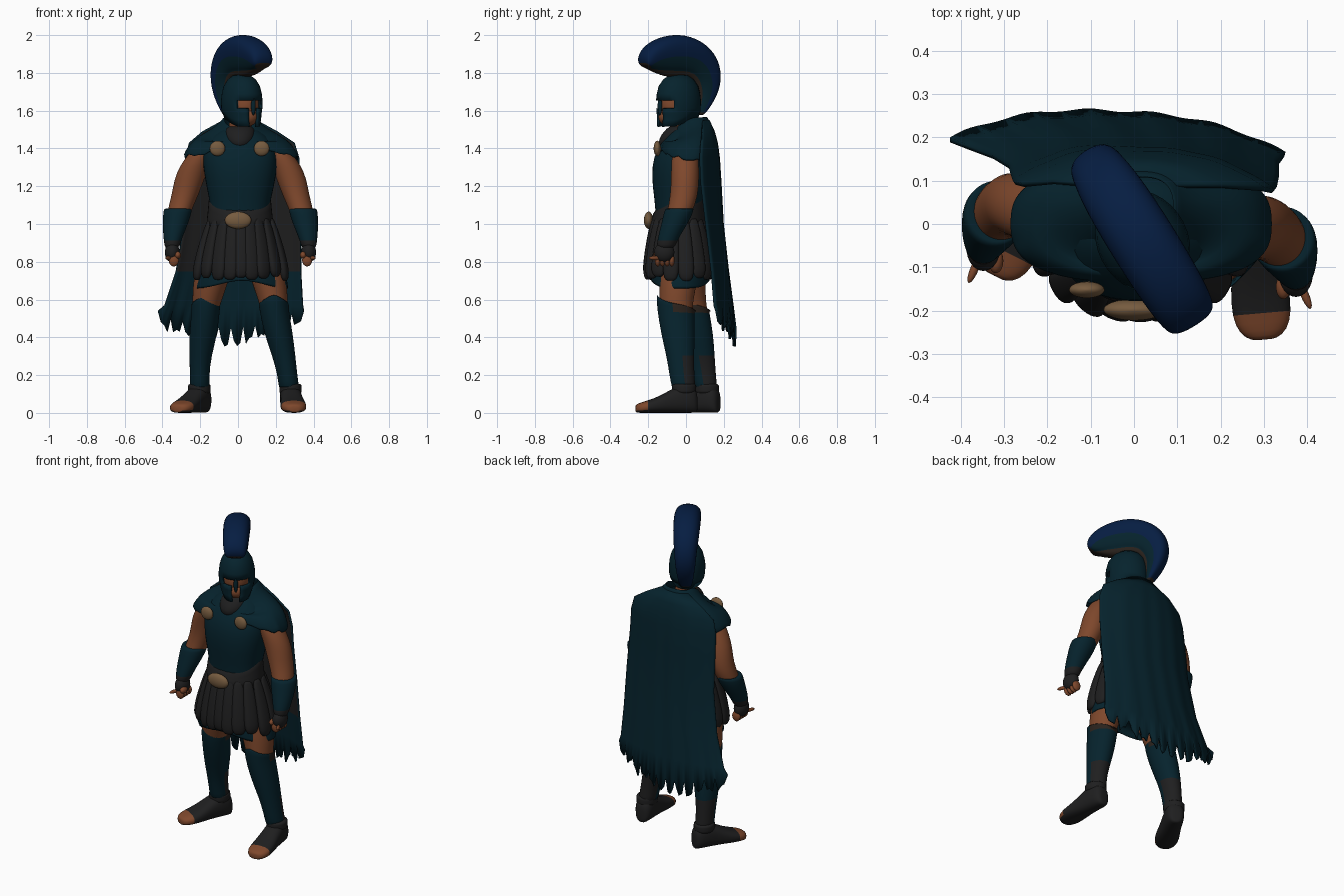
import bpy, bmesh, random
from math import sin, cos, pi, atan2, radians, hypot
from mathutils import Vector, Matrix

if "Cube" in bpy.data.objects:
    bpy.data.objects.remove(bpy.data.objects["Cube"])
random.seed(4)


def material(name, rgb):
    m = bpy.data.materials.new(name)
    m.use_nodes = True
    m.diffuse_color = (*rgb, 1)
    bsdf = m.node_tree.nodes["Principled BSDF"]
    bsdf.inputs["Base Color"].default_value = (*rgb, 1)
    bsdf.inputs["Roughness"].default_value = 0.9
    return m


TEAL = material("dark teal", (0.0018, 0.0165, 0.026))
BLUE = material("deep blue", (0.0018, 0.0125, 0.054))
SKIN = material("tan skin", (0.21, 0.064, 0.025))
GREY = material("charcoal leather", (0.0135, 0.0135, 0.014))
GOLD = material("dull gold", (0.18, 0.105, 0.05))
BROWN = material("brown leather", (0.023, 0.016, 0.012))


def grid(name, rows, mats, closed=True, caps=True, rule=None, cut=None, solid=0, sub=1, mtx=None):
    """Skin rows of points; rule picks a material, cut drops faces."""
    bm = bmesh.new()
    vs = [[bm.verts.new(p) for p in row] for row in rows]
    n = len(rows[0])
    for r in range(len(rows) - 1):
        for c in range(n if closed else n - 1):
            d = (c + 1) % n
            quad = (vs[r][c], vs[r][d], vs[r + 1][d], vs[r + 1][c])
            mid = sum((v.co for v in quad), Vector()) / 4
            if cut and cut(mid):
                continue
            bm.faces.new(quad).material_index = rule(mid, c) if rule else 0
    if caps:
        for row in (vs[0], vs[-1]):
            f = bm.faces.new(row)
            mid = f.calc_center_median()
            f.material_index = rule(mid, 0) if rule else 0
            bmesh.ops.poke(bm, faces=[f])
    if closed:
        bmesh.ops.recalc_face_normals(bm, faces=bm.faces)
    if mtx:
        bm.transform(mtx)
    for f in bm.faces:
        f.smooth = True
    me = bpy.data.meshes.new(name)
    bm.to_mesh(me)
    bm.free()
    for m in mats:
        me.materials.append(m)
    ob = bpy.data.objects.new(name, me)
    bpy.context.collection.objects.link(ob)
    if solid:
        mod = ob.modifiers.new("thickness", "SOLIDIFY")
        mod.thickness = solid
        mod.material_offset = 0 if closed else 1
    if sub:
        mod = ob.modifiers.new("smooth", "SUBSURF")
        mod.levels = mod.render_levels = sub
    return ob


def loft(name, rings, mats, seg=20, p=2.0, warp=None, **kw):
    """Rings are (x, y, z, rx, ry); p above 2 squares the section."""
    def point(x, y, z, rx, ry, a):
        ca, sa = cos(a), sin(a)
        v = Vector((x + rx * abs(ca) ** (2 / p) * (1 if ca > 0 else -1),
                    y + ry * abs(sa) ** (2 / p) * (1 if sa > 0 else -1), z))
        return warp(v) if warp else v
    rows = [[point(*ring, 2 * pi * (i + 0.5) / seg) for i in range(seg)] for ring in rings]
    return grid(name, rows, mats, **kw)


def ball(name, loc, scale, mat, rot=None):
    rings = [(0, 0, -cos(t), sin(t), sin(t)) for t in [pi * (k + 0.3) / 8.6 for k in range(9)]]
    m = Matrix.Translation(loc) @ (rot or Matrix()) @ Matrix.Diagonal((*scale, 1))
    return loft(name, rings, [mat], seg=16, mtx=m)


# Torso and brooches
loft("cuirass", [(.01, -.04, .95, .165, .125), (.01, -.04, 1.08, .152, .12), (.012, -.033, 1.2, .182, .147),
                 (.012, -.025, 1.31, .2, .158), (.01, -.012, 1.4, .2, .145), (.01, .01, 1.47, .15, .11),
                 (.01, .01, 1.52, .07, .07)], [TEAL], p=2.3)
for s in (-1, 1):
    ball("shoulder_brooch", (.008 + s * .117, -.152, 1.4), (.043, .02, .041), GOLD)


# Mantle over the shoulders with a ragged hem and a collar low in front
def drape(v):
    if v.z > 1.47:
        v.z -= max(0, .03 - v.y) * .6
    elif v.z < 1.38:
        v.z += .03 * max(0, -v.y) / .14 + random.uniform(-.022, .016)
    return v


loft("mantle", [(.01, .03, 1.57, .085, .085), (.01, .03, 1.525, .115, .1), (.01, .025, 1.485, .185, .115),
                (.012, .015, 1.45, .245, .13), (.015, .005, 1.405, .285, .138), (.017, 0, 1.35, .308, .138)],
     [TEAL], seg=48, p=2.7, warp=drape, caps=False, solid=.012)
loft("neck", [(.01, -.01, 1.44, .07, .07), (.012, -.02, 1.52, .06, .065), (.02, -.03, 1.62, .06, .065)], [SKIN])
loft("scarf", [(.01, -.055, 1.4, .06, .09), (.01, -.05, 1.45, .085, .098), (.01, -.035, 1.49, .083, .083),
               (.012, -.02, 1.52, .07, .07)], [GREY])

# Sash, buckle and skirt
loft("waist_sash", [(.01, -.04, .95, .185, .15), (.01, -.04, 1.03, .178, .15), (.01, -.04, 1.1, .168, .14),
                    (.01, -.036, 1.16, .172, .14)], [GREY],
     warp=lambda v: v - Vector((0, 0, .08 * max(0, -v.y - .05) / .13 if v.z > 1.08 else 0)))
ball("belt_buckle", (0, -.198, 1.02), (.074, .026, .046), GOLD)
loft("underskirt", [(.012, -.04, 1.0, .16, .125), (.02, -.035, .85, .21, .145), (.022, -.03, .72, .238, .155),
                    (.022, -.03, .665, .248, .158), (.022, -.03, .65, .246, .156), (.022, -.03, .7, .215, .135)], [TEAL],
     warp=lambda v: v + Vector((0, 0, .05 * max(0, 1 - abs(v.x - .022) / .2) if v.z < .73 else 0)))
STRIPS = 18
for i in range(STRIPS):
    a = 2 * pi * (i + .5) / STRIPS
    out = lambda rx, ry: 1 / hypot(cos(a) / rx, sin(a) / ry)
    drop = random.uniform(-.015, .012)
    loft("skirt_strip", [(out(.165, .13), 0, 1.03, .014, .028), (out(.198, .148), 0, .92, .022, .038),
                         (out(.226, .16), 0, .81, .026, .044), (out(.24, .165), 0, .745 + drop, .025, .045),
                         (out(.24, .165), 0, .712 + drop, .014, .027)], [GREY], seg=12, p=2.4,
         mtx=Matrix.Translation((.015, -.04, 0)) @ Matrix.Rotation(a, 4, 'Z'))

# Cape: rows of height, left and right x, then y at left, middle and right
cape_rows = [(1.55, -.08, .1, .09, .125, .09), (1.49, -.19, .21, .1, .152, .09), (1.43, -.26, .3, .095, .168, .085),
             (1.35, -.28, .325, .1, .178, .08), (1.22, -.285, .33, .115, .185, .085), (1.0, -.29, .335, .135, .197, .11),
             (.75, -.33, .335, .16, .225, .14), (.57, -.39, .345, .185, .248, .155), (.46, -.425, .35, .2, .262, .165)]
COLS = 49
cape = []
for r, (z, xl, xr, yl, ym, yr) in enumerate(cape_rows):
    row = []
    for c in range(COLS):
        t = c / (COLS - 1)
        bulge = (ym - (yl + yr) / 2) * (1 - abs(2 * t - 1) ** 2.5)
        y = yl + (yr - yl) * t + bulge + .003 * sin(t * 34) * (r / 8)
        h = z
        if r == len(cape_rows) - 1:
            h = .49 - .09 * sin(pi * min(1, t * 1.05)) + (.05 if c % 4 == 0 else -random.uniform(0, .05))
        row.append(Vector((xl + (xr - xl) * t, y, h)))
    cape.append(row)
grid("cape", cape, [TEAL, GREY, TEAL, TEAL], closed=False, caps=False, solid=.012, sub=0,
     rule=lambda m, c: 0 if m.z > .87 else 2)


# Arms with bracers and gloved hands
def arm(side, dx, dy):
    def at(x, y, z):
        return (side * (x - dx), y + dy * min(1, (1.5 - z) * 3), z)
    def rings(data):
        return [(*at(x, y, z), rx, ry) for x, y, z, rx, ry in data]
    loft("arm", rings([(.19, .0, 1.42, .05, .055), (.222, -.005, 1.37, .068, .07), (.255, -.005, 1.31, .078, .074),
                       (.283, -.005, 1.24, .081, .075), (.307, -.01, 1.15, .071, .074), (.337, -.03, 1.07, .064, .068),
                       (.36, -.07, .97, .05, .053), (.374, -.1, .88, .036, .042)]), [SKIN])
    loft("bracer", rings([(.34, -.03, 1.075, .06, .064), (.343, -.033, 1.09, .076, .078), (.35, -.045, 1.04, .075, .077),
                          (.364, -.075, .97, .061, .064), (.373, -.1, .91, .046, .053), (.376, -.108, .87, .038, .048)]),
         [TEAL, GREY], rule=lambda m, c: int(m.z < .92))
    ball("glove", at(.374, -.115, .85), (.041, .056, .055), GREY)
    for k in range(4):
        ball("finger", at(.366, -.15 + k * .025, .808), (.028, .016, .033), SKIN)
    ball("thumb", at(.345, -.145, .835), (.018, .03, .02), SKIN)
    ball("pointing_finger", at(.395, -.165, .82), (.01, .035, .011), SKIN, Matrix.Rotation(side * .4, 4, 'Z'))


arm(1, 0, 0)
arm(-1, .026, .06)


# Legs, greaves and open-toed boots
def leg(rings, foot, yaw):
    loft("leg", rings, [SKIN, GREY], rule=lambda m, c: int(m.z < .3))
    big = [(x, y, z, rx * 1.1, ry * 1.1) for x, y, z, rx, ry in rings[3:8]]
    x, y, z, rx, ry = big[0]
    big.insert(0, (x, y, z + .03, rx * 1.05, ry * 1.05))
    def behind(m):
        return m.y > y + (big[-1][1] - y) * (z - m.z) / (z - big[-1][2])
    def kneecap(v):
        if v.z > z + .01:
            v.z += .05 * (y - v.y) / ry * max(0, 1 - abs(v.x - x) / rx * .6)
        return v
    def leather(m, c):
        if behind(m) and m.z > z - .03:
            return 2
        return int(m.z < .16 or (m.z < .33 and behind(m)))
    loft("greave", big, [TEAL, GREY, BROWN], caps=False, solid=.01, warp=kneecap, rule=leather)
    m = Matrix.Translation(foot) @ Matrix.Rotation(radians(yaw), 4, 'Z') @ Matrix.Rotation(pi / 2, 4, 'X')
    loft("boot", [(0, .05, -.07, .03, .05), (0, .07, -.055, .05, .07), (0, .08, 0, .058, .08),
                  (0, .062, .07, .058, .062), (0, .042, .14, .068, .042), (0, .032, .2, .07, .032),
                  (0, .026, .24, .056, .026), (0, .022, .258, .03, .02)], [GREY, SKIN], p=2.5, mtx=m,
         rule=lambda q, c: int(q.z > .18 and q.y > .012))
    loft("ankle_wrap", [(foot[0], foot[1], h, .06, .065) for h in (.1, .12, .14, .155)], [GREY])


leg([(.12, -.03, .86, .1, .11), (.16, -.04, .72, .098, .105), (.185, -.05, .6, .08, .09), (.19, -.055, .55, .071, .09),
     (.214, -.043, .42, .07, .082), (.243, -.03, .3, .056, .067), (.262, -.022, .2, .048, .06),
     (.27, -.012, .13, .05, .058), (.275, -.01, .04, .05, .055)], (.278, -.01, 0), 5)
leg([(-.1, 0, .86, .1, .11), (-.14, 0, .72, .098, .105), (-.163, .015, .6, .08, .09), (-.17, .025, .55, .068, .088),
     (-.183, .055, .42, .069, .082), (-.2, .08, .3, .054, .066), (-.203, .095, .2, .046, .058),
     (-.202, .105, .13, .05, .056), (-.2, .11, .04, .05, .055)], (-.205, .11, 0), -27)

# Head, helmet with eye and mouth openings, and crest, all turned to the left
spin = Matrix.Rotation(radians(32), 4, 'Z')
turn = Matrix.Translation((.02, -.04, 0)) @ spin
ball("head", turn @ Vector((0, 0, 1.63)), (.088, .109, .115), SKIN, spin)
ball("jaw", turn @ Vector((0, -.055, 1.567)), (.062, .062, .05), SKIN, spin)
ball("nose_guard", turn @ Vector((0, -.116, 1.625)), (.013, .012, .05), TEAL, spin)


def opening(m):
    phi = abs(atan2(m.x, -m.y))
    return (1.61 < m.z < 1.655 and phi < .75) or (m.z < 1.61 and phi < .2)


def cheek(v):
    if v.z < 1.56:
        v.z += .035 * min(1, max(0, v.y + .07) / .1)
    return v


loft("helmet", [(0, 0, 1.795, .01, .012), (0, 0, 1.785, .045, .055), (0, 0, 1.765, .07, .085), (0, 0, 1.73, .09, .11),
                (0, 0, 1.69, .1, .12), (0, 0, 1.655, .104, .124), (0, 0, 1.612, .103, .123), (0, 0, 1.585, .098, .121),
                (0, 0, 1.55, .094, .12), (0, -.008, 1.515, .08, .116)],
     [TEAL], seg=32, warp=cheek, cut=opening, caps=False, solid=.014, sub=0, mtx=turn)

# Crest stations: outer forward and height, inner forward and height, width
stations = [(.225, 1.845, .185, 1.82, .75), (.236, 1.9, .14, 1.8, .95), (.17, 1.968, .1, 1.785, 1.08),
            (.05, 2.003, .05, 1.775, 1.14), (-.06, 1.997, -.03, 1.775, 1.14), (-.165, 1.95, -.075, 1.76, 1.08),
            (-.235, 1.87, -.1, 1.72, .95), (-.255, 1.77, -.112, 1.68, .85), (-.225, 1.67, -.112, 1.64, .68),
            (-.15, 1.575, -.11, 1.58, .5)]
half = [(0, .03), (.18, .035), (.22, .048), (.5, .066), (.8, .07), (.95, .05), (1.01, .02)]
section = half + [(t, -w) for t, w in reversed(half)]
crest = [[Vector((w * k, -(ui + (uo - ui) * t), zi + (zo - zi) * t)) for t, w in section]
         for uo, zo, ui, zi, k in stations]


def crest_colour(m, c):
    if c in (0, 12, 13):
        return 1
    return 2 if min(c, 12 - c) < 3 else 0


grid("crest", crest, [BLUE, BROWN, TEAL], rule=crest_colour, mtx=turn, sub=2)
